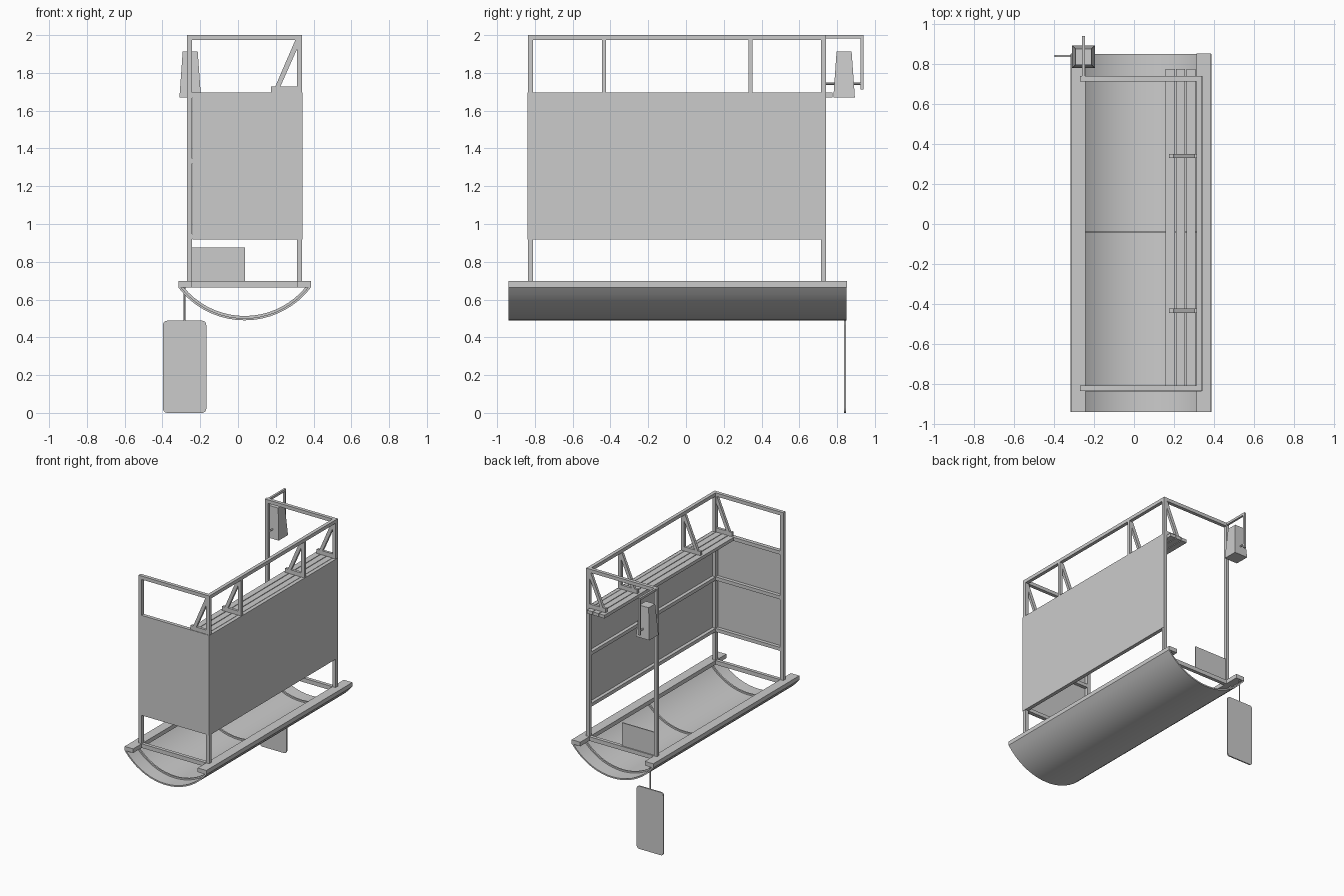
import bpy, bmesh, math
from mathutils import Vector

if "Cube" in bpy.data.objects:
    bpy.data.objects.remove(bpy.data.objects["Cube"])


def mesh_object(name, bm):
    bmesh.ops.recalc_face_normals(bm, faces=bm.faces)
    me = bpy.data.meshes.new(name)
    bm.to_mesh(me)
    bm.free()
    ob = bpy.data.objects.new(name, me)
    bpy.context.collection.objects.link(ob)
    return ob


def box(name, x0, x1, y0, y1, z0, z1, top=1.0):
    """Box from bounds; top scales the upper face for a taper."""
    bm = bmesh.new()
    bmesh.ops.create_cube(bm, size=1)
    for v in bm.verts:
        k = top if v.co.z > 0 else 1
        v.co = Vector(((x0 + x1) / 2 + v.co.x * k * (x1 - x0),
                       (y0 + y1) / 2 + v.co.y * k * (y1 - y0),
                       (z0 + z1) / 2 + v.co.z * (z1 - z0)))
    return mesh_object(name, bm)


def extrude_xz(name, pts, y0, y1):
    """Closed profile in x, z extruded along y."""
    bm = bmesh.new()
    f = bm.faces.new([bm.verts.new((x, y0, z)) for x, z in pts])
    r = bmesh.ops.extrude_face_region(bm, geom=[f])
    vs = [g for g in r["geom"] if isinstance(g, bmesh.types.BMVert)]
    bmesh.ops.translate(bm, verts=vs, vec=(0, y1 - y0, 0))
    return mesh_object(name, bm)


def rod(name, a, b, r):
    a, b = Vector(a), Vector(b)
    bpy.ops.mesh.primitive_cylinder_add(vertices=12, radius=r, depth=(b - a).length,
                                        location=(a + b) / 2)
    ob = bpy.context.object
    ob.name = name
    ob.rotation_euler = (b - a).to_track_quat('Z', 'Y').to_euler()
    bpy.ops.object.shade_smooth_by_angle()


def arc_shell(name, r_out, r_in, y0, y1, n=18):
    """Curved trough section about the tub's axis, cut off at the rim."""
    cx, cz, rim = 0.035, 0.931, 0.665
    pts = []
    for r, order in ((r_out, range(n + 1)), (r_in, range(n, -1, -1))):
        half = math.acos((cz - rim) / r)
        pts += [(cx + r * math.sin(half * (2 * i / n - 1)),
                 cz - r * math.cos(half * (2 * i / n - 1))) for i in order]
    ob = extrude_xz(name, pts, y0, y1)
    bpy.context.view_layer.objects.active = ob
    bpy.ops.object.select_all(action='DESELECT')
    ob.select_set(True)
    bpy.ops.object.shade_smooth_by_angle(angle=math.radians(30))


XL, XR, YF, YB = -0.27, 0.339, -0.836, 0.741   # outer frame limits
T = 0.027                                      # bar thickness
RIM, DECK = 0.665, 0.697

# trough, inner ribs and rim rails
arc_shell("trough", 0.441, 0.430, -0.94, 0.85)
for i, y in enumerate((-0.82, -0.04, 0.73)):
    arc_shell(f"trough_rib_{i}", 0.4305, 0.418, y - 0.006, y + 0.006)
box("left_rim_rail", -0.316, -0.243, -0.94, 0.853, RIM, DECK)
box("right_rim_rail", 0.312, 0.386, -0.94, 0.853, RIM, DECK)

# end frames: posts, deck and top beams
for end, y in (("front", YF), ("back", YB - T)):
    box(f"{end}_left_post", XL, XL + T, y, y + T, DECK, 2.0)
    box(f"{end}_right_post", XR - T, XR, y, y + T, DECK, 2.0)
    box(f"{end}_top_beam", XL + T, XR - T, y, y + T, 2 - T, 2.0)
    box(f"{end}_deck_beam", -0.243, 0.312, y, y + T, RIM, DECK)
box("side_top_beam", XR - T, XR, YF + T, YB - T, 2 - T, 2.0)

# wall rails and sheets
for i, z in enumerate((0.92, 1.32, 1.668)):
    box(f"side_wall_rail_{i}", XR - T, XR, YF + T, YB - T, z, z + T)
    box(f"front_wall_rail_{i}", XL + T, XR - T, YF, YF + T, z, z + T)
box("side_wall_panel", XR, XR + 0.003, YF, YB, 0.919, 1.696)
box("front_wall_panel", XL + T + 0.003, XR, YF - 0.003, YF, 0.919, 1.696)
box("low_back_panel", -0.243, 0.038, 0.724, 0.732, DECK, 0.876)

# shelf slats
for i in range(3):
    x = 0.157 + i * 0.0525
    box(f"shelf_slat_{i}", x, x + 0.047, -0.808, 0.776, 1.67, 1.695)

# shelf brackets: upright, arm and diagonal
for i, y in enumerate((YF + 0.003, -0.445, 0.33, YB - 0.024)):
    if i in (1, 2):
        box(f"bracket_upright_{i}", XR - T, XR, y, y + 0.021, 1.695, 2 - T)
    box(f"bracket_arm_{i}", 0.174, 0.312, y, y + 0.021, 1.695, 1.727)
    extrude_xz(f"bracket_diagonal_{i}",
               [(0.197, 1.727), (0.224, 1.727), (0.312, 1.925), (0.312, 1.973), (0.303, 1.973)],
               y, y + 0.021)

# bell on its hanger
box("hanger_arm", -0.261, -0.245, YB, 0.94, 1.982, 2.0)
box("hanger_drop", -0.261, -0.245, 0.925, 0.94, 1.712, 1.982)
rod("bell_axle", (-0.253, YB - 0.005, 1.742), (-0.253, 0.93, 1.742), 0.006)
box("bell", -0.31, -0.196, 0.78, 0.894, 1.67, 1.912, top=0.7)

# hanging paddle with rounded corners
r, x0, x1, z0, z1 = 0.022, -0.397, -0.168, 0.0, 0.488
pts = []
for k, (cx, cz) in enumerate(((x1 - r, z1 - r), (x0 + r, z1 - r), (x0 + r, z0 + r), (x1 - r, z0 + r))):
    for j in range(5):
        a = math.radians(90 * k + 22.5 * j)
        pts.append((cx + r * math.cos(a), cz + r * math.sin(a)))
extrude_xz("paddle", pts, 0.836, 0.846)
rod("paddle_rod", (-0.283, 0.841, 0.48), (-0.283, 0.841, 0.67), 0.005)
